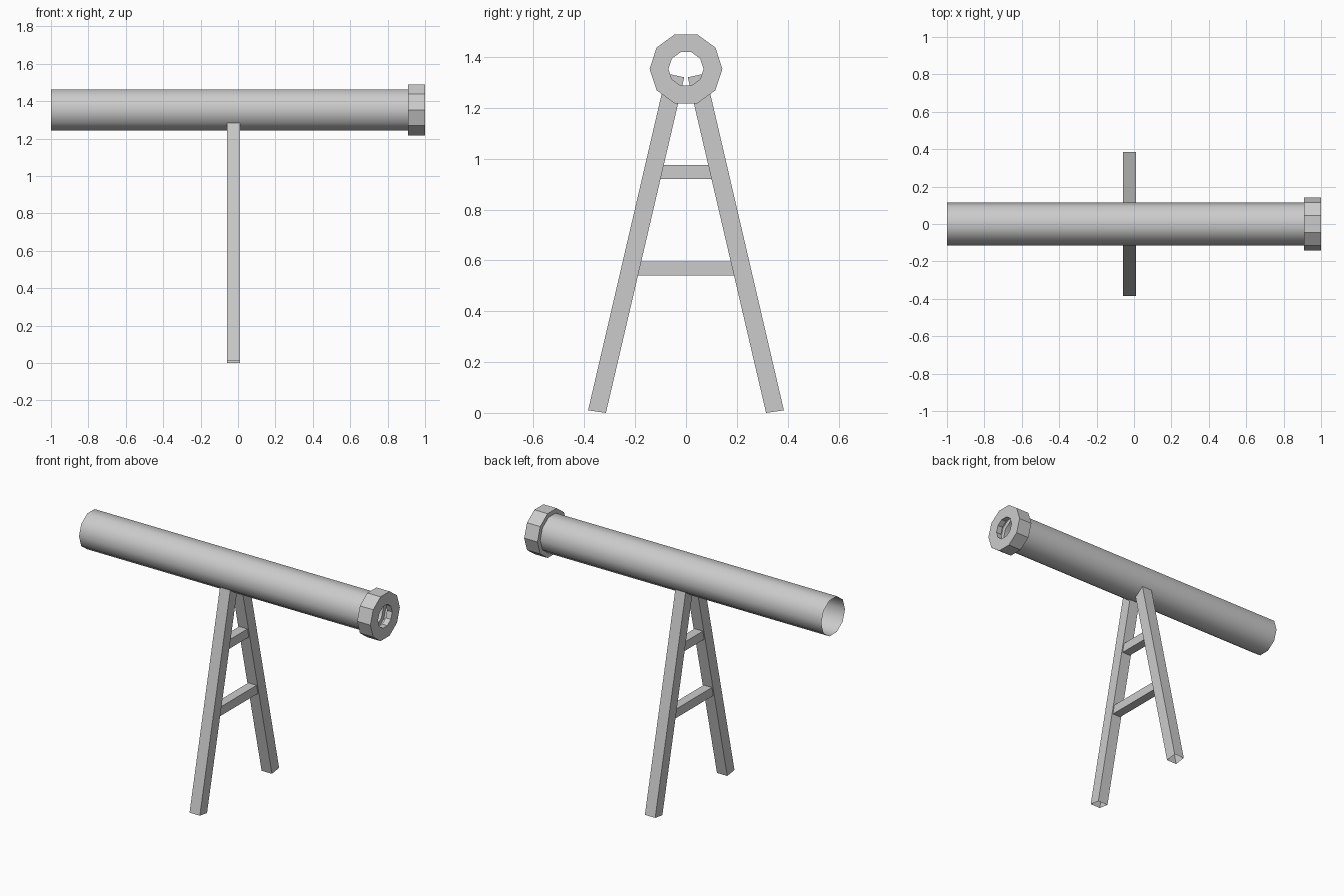
import bpy
from math import cos, sin, pi, radians

if "Cube" in bpy.data.objects:
    bpy.data.objects.remove(bpy.data.objects["Cube"])

AXIS_Z = 1.353
SIDES = 10


def make(name, verts, faces):
    me = bpy.data.meshes.new(name)
    me.from_pydata(verts, [], faces)
    me.update()
    ob = bpy.data.objects.new(name, me)
    bpy.context.collection.objects.link(ob)
    return ob


def lathe_x(name, profile):
    """Revolve (x, radius) points round the barrel axis."""
    verts = [(x, r * cos(2 * pi * i / SIDES), AXIS_Z + r * sin(2 * pi * i / SIDES))
             for x, r in profile for i in range(SIDES)]
    faces = []
    for k in range(len(profile) - 1):
        for i in range(SIDES):
            j = (i + 1) % SIDES
            a, b = k * SIDES, (k + 1) * SIDES
            faces.append((a + i, b + i, b + j, a + j))
    return make(name, verts, faces)


def prism_x(name, outline, x0, x1, open_sides=()):
    """Extrude a (y, z) outline along x, leaving chosen sides open."""
    n = len(outline)
    verts = [(x, y, z) for x in (x0, x1) for y, z in outline]
    faces = [tuple(reversed(range(n))), tuple(range(n, 2 * n))]
    faces += [(i, (i + 1) % n, n + (i + 1) % n, n + i)
              for i in range(n) if i not in open_sides]
    return make(name, verts, faces)


# Open, smooth barrel
barrel = lathe_x("barrel", [(-1, 0.1155), (0.91, 0.1155)])
for p in barrel.data.polygons:
    p.use_smooth = True

# Faceted muzzle collar with a narrower hole
lathe_x("muzzle_collar", [(0.91, 0.1155), (0.91, 0.143), (1.0, 0.143),
                          (1.0, 0.069), (0.965, 0.069)])

# Splayed hollow legs, mirrored front to back
leg = [(0.315, 0.0), (0.385, 0.01), (0.077, 1.335), (0.007, 1.32)]
prism_x("back_leg", leg, -0.06, 0.01, open_sides=(0,))
prism_x("front_leg", [(-y, z) for y, z in leg][::-1], -0.06, 0.01, open_sides=(2,))

# Cross bars between the legs
for name, z0, z1 in (("lower_bar", 0.54, 0.595), ("upper_bar", 0.92, 0.975)):
    w0, w1 = (0.32 - 0.2336 * z for z in (z0, z1))
    prism_x(name, [(-w0, z0), (w0, z0), (w1, z1), (-w1, z1)], -0.053, 0.003)
